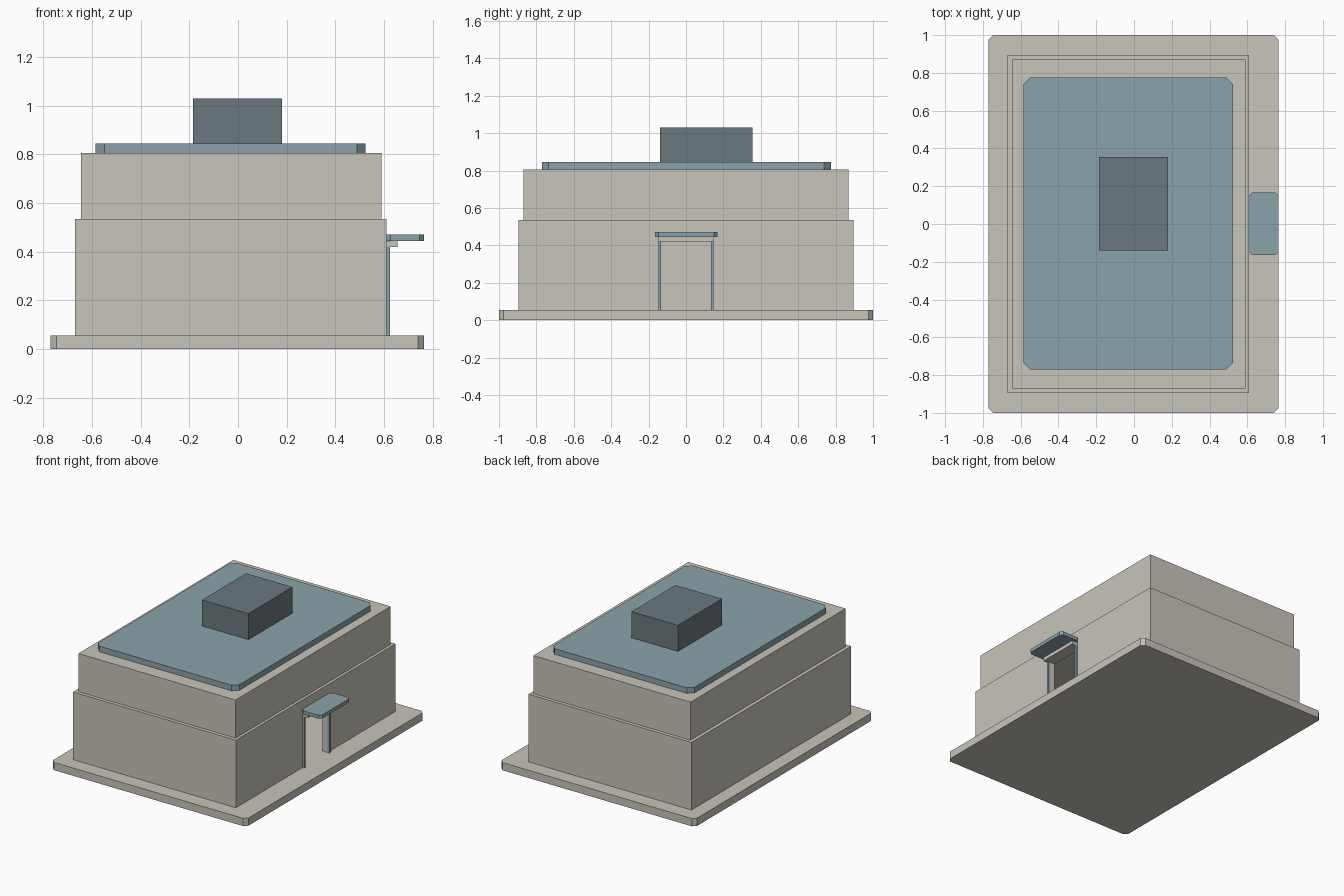
import bpy
import bmesh

default_cube = bpy.data.objects.get("Cube")
if default_cube:
    bpy.data.objects.remove(default_cube, do_unlink=True)


def material(name, rgb):
    mat = bpy.data.materials.new(name)
    mat.use_nodes = True
    mat.diffuse_color = (*rgb, 1)
    shader = next(n for n in mat.node_tree.nodes if n.type == "BSDF_PRINCIPLED")
    shader.inputs["Base Color"].default_value = (*rgb, 1)
    return mat


BEIGE = material("warm beige", (0.58, 0.555, 0.49))
BLUE = material("slate blue", (0.255, 0.37, 0.405))
GREY = material("dark slate grey", (0.147, 0.191, 0.207))


def slab(name, x, y, z, mat, chamfer=0):
    """Box between x, y and z limits; chamfer clips its upright corners."""
    (x0, x1), (y0, y1), (z0, z1) = x, y, z
    c = chamfer
    if c:
        outline = [(x0 + c, y0), (x1 - c, y0), (x1, y0 + c), (x1, y1 - c),
                   (x1 - c, y1), (x0 + c, y1), (x0, y1 - c), (x0, y0 + c)]
    else:
        outline = [(x0, y0), (x1, y0), (x1, y1), (x0, y1)]
    bm = bmesh.new()
    face = bm.faces.new([bm.verts.new((px, py, z0)) for px, py in outline])
    top = bmesh.ops.extrude_face_region(bm, geom=[face])["geom"]
    bmesh.ops.translate(bm, vec=(0, 0, z1 - z0),
                        verts=[v for v in top if isinstance(v, bmesh.types.BMVert)])
    bmesh.ops.recalc_face_normals(bm, faces=bm.faces)
    mesh = bpy.data.meshes.new(name)
    bm.to_mesh(mesh)
    bm.free()
    mesh.materials.append(mat)
    obj = bpy.data.objects.new(name, mesh)
    bpy.context.collection.objects.link(obj)
    return obj


def cut(target, cutter):
    """Subtract the cutter from the target and hide it."""
    mod = target.modifiers.new("cut", "BOOLEAN")
    mod.operation = "DIFFERENCE"
    mod.solver = "EXACT"
    mod.object = cutter
    bpy.context.view_layer.objects.active = target
    bpy.ops.object.modifier_apply(modifier=mod.name)
    bpy.data.objects.remove(cutter, do_unlink=True)


# Ground slab
slab("base_slab", (-0.77, 0.765), (-1, 1), (0, 0.055), BEIGE, 0.024)

# Hollow lower storey with an open doorway on the left side
lower = slab("lower_storey", (-0.67, 0.61), (-0.895, 0.895), (0.055, 0.535), BEIGE)
cut(lower, slab("room_cutter", (-0.63, 0.57), (-0.855, 0.855), (0.02, 0.5), BEIGE))
cut(lower, slab("door_cutter", (0.5, 0.7), (-0.133, 0.133), (0.03, 0.42), BEIGE))

# Set-back upper storey, roof and rooftop unit
slab("upper_storey", (-0.645, 0.59), (-0.87, 0.87), (0.535, 0.805), BEIGE)
slab("roof_panel", (-0.585, 0.525), (-0.77, 0.775), (0.805, 0.845), BLUE, 0.036)
slab("rooftop_unit", (-0.185, 0.18), (-0.14, 0.355), (0.845, 1.03), GREY)

# Doorway surround and canopy
for name, y in (("door_post_front", (-0.148, -0.133)), ("door_post_back", (0.133, 0.148))):
    slab(name, (0.61, 0.625), y, (0.055, 0.42), BLUE)
slab("door_lintel", (0.61, 0.655), (-0.148, 0.148), (0.42, 0.445), BEIGE)
slab("door_canopy", (0.61, 0.765), (-0.165, 0.168), (0.445, 0.47), BLUE, 0.018)
